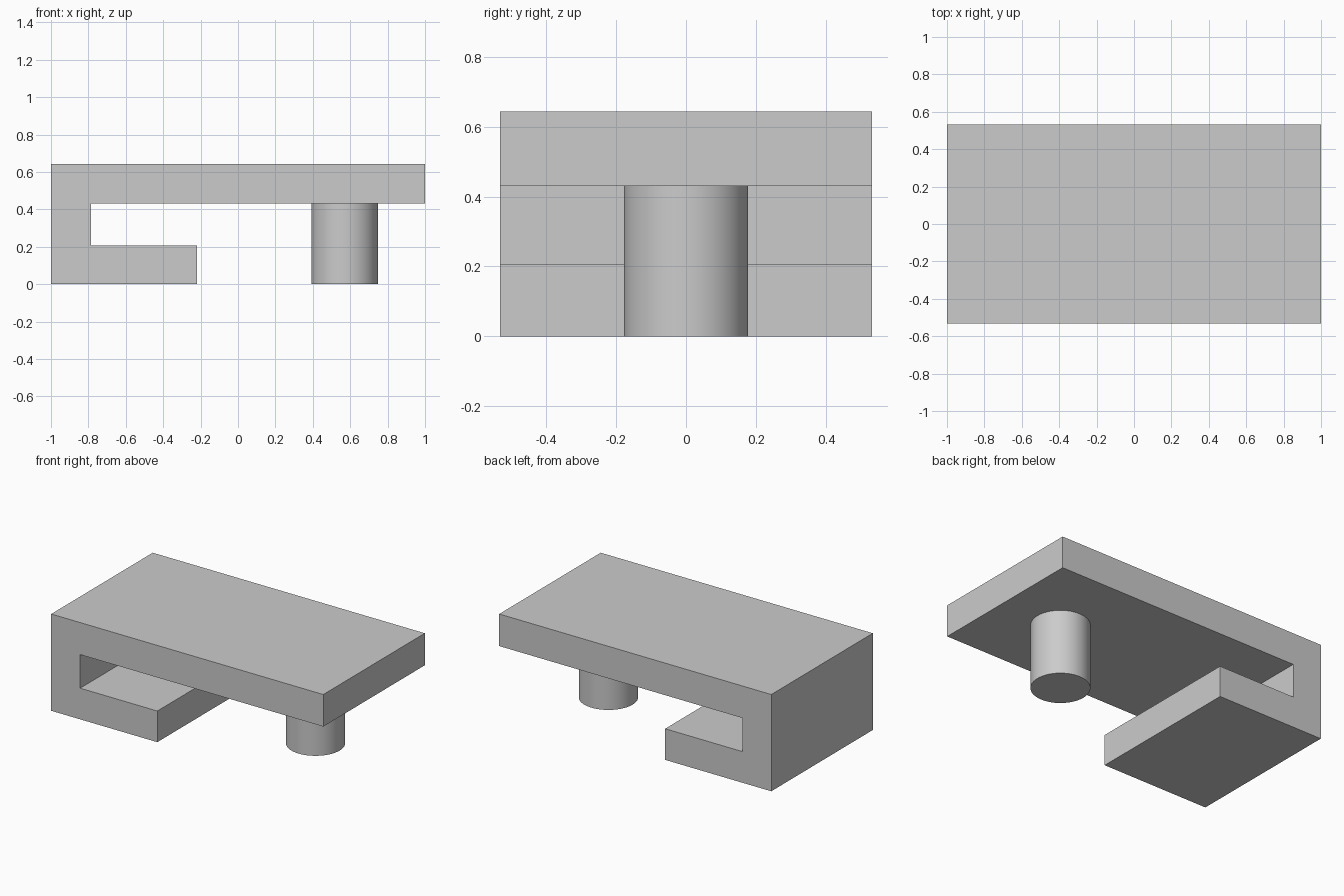
import bpy
import bmesh
import math

cube = bpy.data.objects.get("Cube")
if cube:
    bpy.data.objects.remove(cube, do_unlink=True)

GREY = (0.6, 0.6, 0.6, 1.0)
grey = bpy.data.materials.new("light_grey")
grey.use_nodes = True
grey.diffuse_color = GREY
grey.node_tree.nodes["Principled BSDF"].inputs["Base Color"].default_value = GREY

DEPTH = 1.066     # full width along y
TOP = 0.643       # overall height
UNDER = 0.43      # underside of the top plate


def extrude_profile(name, points, depth):
    """Extrude an x-z outline along y, centred on y = 0."""
    mesh = bpy.data.meshes.new(name)
    bm = bmesh.new()
    face = bm.faces.new([bm.verts.new((x, -depth / 2, z)) for x, z in points])
    result = bmesh.ops.extrude_face_region(bm, geom=[face])
    moved = [v for v in result["geom"] if isinstance(v, bmesh.types.BMVert)]
    bmesh.ops.translate(bm, verts=moved, vec=(0, depth, 0))
    bmesh.ops.recalc_face_normals(bm, faces=bm.faces)
    bm.to_mesh(mesh)
    bm.free()
    obj = bpy.data.objects.new(name, mesh)
    bpy.context.collection.objects.link(obj)
    obj.data.materials.append(grey)
    return obj


# Hooked bracket: top plate, side wall and short lower lip in one outline
extrude_profile("bracket", [
    (-1, 0), (-0.22, 0), (-0.22, 0.207), (-0.787, 0.207),
    (-0.787, UNDER), (1, UNDER), (1, TOP), (-1, TOP),
], DEPTH)

# Round peg hanging under the free end of the plate
bpy.ops.mesh.primitive_cylinder_add(
    vertices=64, radius=0.178, depth=UNDER, location=(0.57, 0, UNDER / 2))
peg = bpy.context.object
peg.name = "peg"
peg.data.materials.append(grey)
bpy.ops.object.shade_smooth_by_angle(angle=math.radians(30))
